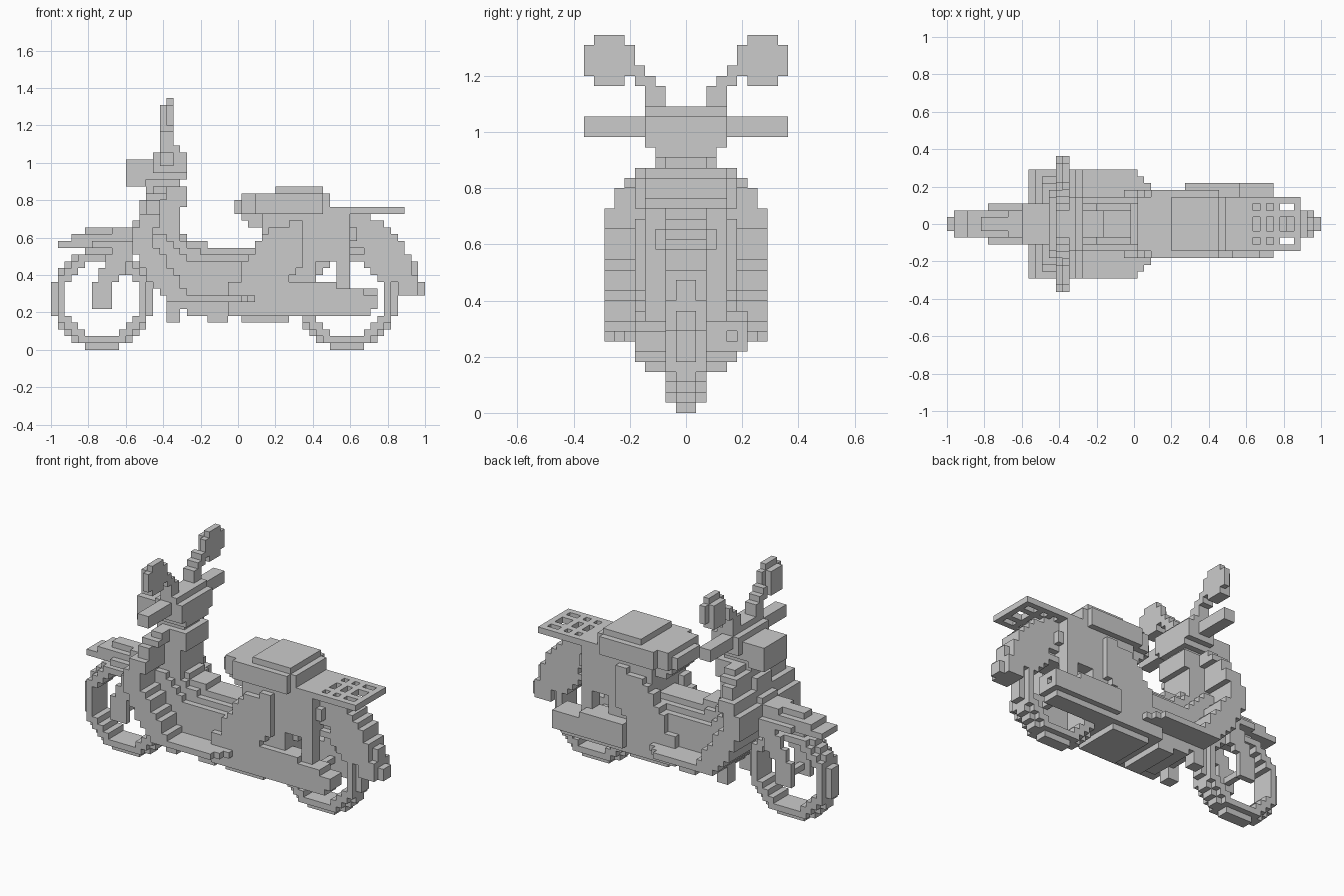
import bpy
import math

cube = bpy.data.objects.get("Cube")
if cube:
    bpy.data.objects.remove(cube, do_unlink=True)

CELL = 2 / 55           # edge of one block; the bike is 55 blocks long
OFFSET = 55 / 2

paint = bpy.data.materials.new("plain grey")
paint.use_nodes = True
GREY = (0.6, 0.6, 0.6, 1)
paint.diffuse_color = GREY
paint.node_tree.nodes["Principled BSDF"].inputs["Base Color"].default_value = GREY

LEFT, RIGHT, BOTH = (1,), (-1,), (1, -1)
parts = {}
filled = set()


def across(profile, inner, outer, sides=BOTH):
    """Spread side-profile cells sideways between two distances from the centre."""
    cells = set()
    for i, k in profile:
        for j in range(inner, outer):
            for side in sides:
                cells.add((i, j if side > 0 else -j - 1, k))
    return cells


def rect(left, right, low, high):
    return {(i, k) for i in range(left, right) for k in range(low, high)}


def outline(*points):
    """Side-profile cells whose centre is inside a polygon."""
    found = set()
    for i in range(56):
        for k in range(40):
            x, z, inside = i + 0.5, k + 0.5, False
            for (ax, az), (bx, bz) in zip(points, points[1:] + points[:1]):
                if (az > z) != (bz > z) and x < ax + (z - az) * (bx - ax) / (bz - az):
                    inside = not inside
            if inside:
                found.add((i, k))
    return found


def ring(cx, cz, inner, outer):
    return {(i, k) for i in range(56) for k in range(40)
            if inner < math.hypot(i + 0.5 - cx, k + 0.5 - cz) < outer}


def part(name, cells):
    """Claim the blocks of a part that no earlier part holds."""
    parts[name] = cells - filled
    filled.update(cells)


def skin(name, cells):
    """Mesh the block sides that are open to the air."""
    verts, faces = {}, []
    for cell in cells:
        for axis in range(3):
            for step in (0, 1):
                near = list(cell)
                near[axis] += 2 * step - 1
                if tuple(near) in filled:
                    continue
                loop = []
                for u, v in ((0, 0), (1, 0), (1, 1), (0, 1)):
                    corner = list(cell)
                    corner[axis] += step
                    corner[(axis + 1) % 3] += u
                    corner[(axis + 2) % 3] += v
                    loop.append(verts.setdefault(tuple(corner), len(verts)))
                faces.append(loop if step else loop[::-1])
    mesh = bpy.data.meshes.new(name)
    mesh.from_pydata([((x - OFFSET) * CELL, y * CELL, z * CELL) for x, y, z in verts], [], faces)
    mesh.materials.append(paint)
    bpy.context.collection.objects.link(bpy.data.objects.new(name, mesh))


# Wheels: wide tyre with a narrow raised tread
for name, centre in (("front_wheel", 7.5), ("rear_wheel", 43.5)):
    part(name, across(ring(centre, 7.5, 5.4, 6.75), 0, 2)
         | across(ring(centre, 7.5, 5.4, 7.5), 0, 1))

# Front fork with its axle, and the front fender
part("front_fork", across(outline((6, 6), (9, 6), (9, 9), (11, 12), (14, 15), (14, 18),
                                  (10, 15), (8, 13), (6, 9)), 2, 3)
     | across(rect(7, 8, 7, 8), 0, 2))
part("front_fender", across(rect(1, 13, 15, 16) | rect(3, 13, 16, 17), 0, 2)
     | across(rect(5, 13, 17, 18), 0, 1) | across(rect(6, 13, 15, 16), 0, 3)
     | across(rect(9, 13, 16, 18), 0, 2))
part("steering_column", across(outline((11, 14), (16, 14), (20, 24), (14, 24), (13, 20)), 0, 2))

# Leg shield curving down into the floorboard, leaning back and rounded at its top
shield = outline((15, 24), (14, 21), (12, 17), (12, 15), (14, 11), (16, 8), (18, 7), (21, 7),
                 (21, 8), (19, 10), (17, 13), (15, 16), (16, 20), (17, 24))
rounding = {20: 7, 21: 7, 22: 6, 23: 5}
blocks = set()
for i, k in shield:
    blocks |= across({(i, k)}, 0, rounding.get(k, 8))
part("leg_shield", blocks)
part("floorboard", across(rect(20, 28, 7, 8), 0, 8) | across(rect(28, 29, 7, 8), 0, 7)
     | across(rect(29, 30, 7, 8), 0, 6))
part("shield_back", across(outline((16, 24), (15, 19), (16, 13), (21, 13), (19, 17), (19, 21),
                                   (20, 21), (20, 24)), 0, 3))

# Central tunnel in stepped layers that follow the curve of the shield
part("tunnel", across(outline((14, 17), (17, 17), (18, 15), (21, 13), (30, 13), (30, 5),
                              (21, 5), (18, 8), (15, 12)), 0, 4)
     | across(outline((15, 20), (18, 20), (19, 17), (21, 15), (24, 14), (30, 14), (30, 12),
                      (16, 12)), 0, 3)
     | across(outline((16, 17), (20, 17), (20, 16), (23, 16), (23, 15), (31, 15),
                      (31, 13), (16, 13)), 0, 2))

# Engine, its side covers and the belly
part("engine", across(outline((26, 13), (39, 13), (39, 5), (21, 5), (22, 9)), 0, 4)
     | across(rect(23, 26, 4, 5) | rect(28, 35, 4, 5), 0, 4))
part("engine_cover", across(outline((28, 12), (30, 15), (33, 18), (37, 19), (37, 13),
                                    (34, 9), (29, 9)), 3, 5))
part("front_foot", across(rect(17, 19, 4, 7), 2, 4) | across(rect(18, 21, 6, 7), 0, 4))

# Drive case on one side, muffler with an open tail on the other
part("drive_case", across(outline((26, 5), (47, 5), (48, 6), (48, 8), (45, 9), (40, 10),
                                  (26, 10)), 2, 5, RIGHT))
tail_hole = across(rect(47, 48, 7, 8), 4, 5, LEFT)
part("muffler", (across(rect(35, 48, 6, 9) | rect(35, 43, 9, 10), 2, 6, LEFT)
                 | across(rect(26, 47, 5, 10) - rect(43, 47, 9, 10), 2, 5, LEFT)) - tail_hole)

# Rear bodywork, shocks and rear fender
part("rear_body", across(outline((30, 12), (31, 16), (31, 20), (42, 20), (42, 13)), 0, 4)
     | across(outline((42, 13), (42, 20), (44, 20), (45, 17), (43, 13)), 0, 3))
part("rear_shock", across(rect(42, 44, 8, 20), 2, 4) | across(rect(43, 44, 7, 8), 0, 3))
part("rear_fender", across(outline((40, 15), (46, 15), (49, 12), (51, 10), (51, 8), (54, 8),
                                   (54, 10), (53, 13), (52, 16), (49, 19), (46, 20),
                                   (40, 20)), 0, 2)
     | across(rect(54, 55, 8, 10) | rect(53, 54, 10, 13), 0, 1))

# Two-step seat with a rounded nose
part("seat", across(rect(28, 41, 20, 23), 0, 4) | across(rect(30, 40, 20, 23), 0, 5)
     | across(rect(27, 29, 20, 22), 0, 3) | across(rect(33, 40, 23, 24), 0, 4)
     | across(rect(28, 31, 19, 20) | rect(29, 31, 18, 19), 0, 3))

# Luggage rack with slots
rack = across(rect(40, 52, 20, 21), 0, 4)
for left, right in ((45, 46), (47, 48), (49, 51)):
    slot = rect(left, right, 20, 21)
    rack -= across(slot, 0, 1) | across(slot, 2, 3)
part("luggage_rack", rack)

# Headlight, handlebar housing and grips
part("headlight", across(rect(11, 14, 24, 28), 0, 3))
part("handlebar_housing", across(rect(14, 19, 24, 25), 0, 2)
     | across(rect(14, 20, 25, 28), 0, 3) | across(rect(15, 20, 26, 29), 0, 4)
     | across(rect(16, 19, 26, 30), 0, 4))
part("handlebar", across(rect(16, 18, 27, 29), 0, 10))

# Mirrors on stepped stalks, each a plate with a smaller backing
for name, side in (("left", LEFT), ("right", RIGHT)):
    part(name + "_mirror_stalk", across(rect(16, 18, 29, 32), 2, 3, side)
         | across(rect(16, 18, 30, 33), 3, 4, side) | across(rect(16, 18, 32, 34), 4, 5, side))
    part(name + "_mirror", across(rect(17, 18, 33, 36), 5, 10, side)
         | across(rect(17, 18, 32, 37), 6, 9, side) | across(rect(16, 17, 32, 36), 6, 9, side))

for name, cells in parts.items():
    skin(name, cells)
